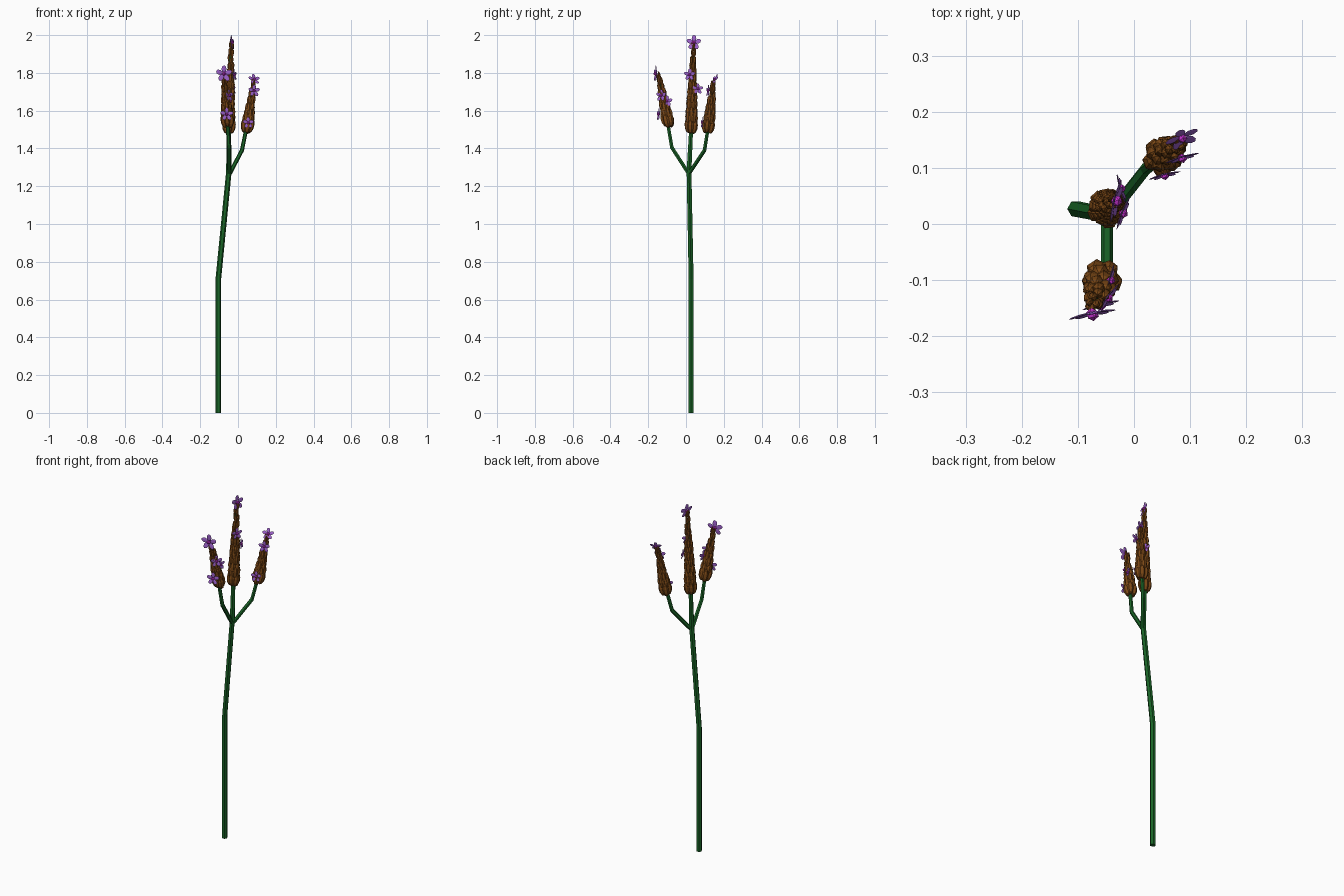
import bpy, bmesh, math, random
from mathutils import Vector, Matrix

if "Cube" in bpy.data.objects:
    bpy.data.objects.remove(bpy.data.objects["Cube"])

random.seed(4)


def material(name, col):
    m = bpy.data.materials.new(name)
    m.diffuse_color = (*col, 1)
    m.use_nodes = True
    m.node_tree.nodes["Principled BSDF"].inputs["Base Color"].default_value = m.diffuse_color
    return m


GREEN = material("stem_green", (0.01, 0.13, 0.02))
BROWN = material("bud_brown", (0.2, 0.065, 0.008))
PURPLE = material("petal_purple", (0.34, 0.12, 0.6))
MAGENTA = material("centre_magenta", (0.55, 0.03, 0.62))


def finish(name, bm, *mats):
    me = bpy.data.meshes.new(name)
    bm.to_mesh(me)
    bm.free()
    for m in mats:
        me.materials.append(m)
    ob = bpy.data.objects.new(name, me)
    bpy.context.collection.objects.link(ob)
    return ob


def basis(z):
    return Vector(z).normalized().to_track_quat('Z', 'Y').to_matrix().to_4x4()


# Six-sided tube along a path of (x, y, z, radius)
def tube(name, pts):
    bm = bmesh.new()
    P = [Vector(p[:3]) for p in pts]
    rings = []
    for i, p in enumerate(P):
        t = (P[min(i + 1, len(P) - 1)] - P[max(i - 1, 0)]).normalized()
        rot = Vector((0, 0, 1)).rotation_difference(t)
        if i == 0 and p.z == 0:
            rot.identity()
        rings.append([bm.verts.new(p + rot @ Vector((math.cos(a), math.sin(a), 0)) * pts[i][3])
                      for a in (k * math.pi / 3 for k in range(6))])
    for a, b in zip(rings, rings[1:]):
        for k in range(6):
            bm.faces.new((a[k], a[(k + 1) % 6], b[(k + 1) % 6], b[k]))
    bm.faces.new(rings[0][::-1])
    bm.faces.new(rings[-1])
    finish(name, bm, GREEN)


# Tapering spike of overlapping elongated buds
def spike(name, base, tip, tiers):
    bm = bmesh.new()
    base, tip = Vector(base), Vector(tip)
    B = basis(tip - base)
    length = (tip - base).length
    for i in range(tiers):
        f = i / (tiers - 1)
        s = 1 - 0.62 * f
        n = 5 if f < 0.6 else 3
        for k in range(n):
            a = 2 * math.pi * k / n + i * 0.7
            h = 0.035 + f * (length - 0.06) + random.uniform(-.006, .006)
            M = (Matrix.Translation(base) @ B @ Matrix.Rotation(a, 4, 'Z')
                 @ Matrix.Translation((0.019 * s, 0, h)) @ Matrix.Rotation(0.12, 4, 'Y')
                 @ Matrix.Diagonal((0.018 * s, 0.018 * s, 0.038 * (1 - 0.4 * f), 1)))
            bmesh.ops.create_uvsphere(bm, u_segments=6, v_segments=5, radius=1, matrix=M)
    finish(name, bm, BROWN)


# Five thin petals around a round centre
def flower(name, pos, normal, size=0.04):
    bm = bmesh.new()
    F = Matrix.Translation(pos) @ basis(normal)
    for k in range(5):
        M = (F @ Matrix.Rotation(k * 2 * math.pi / 5 + 0.3, 4, 'Z') @ Matrix.Rotation(-0.12, 4, 'Y')
             @ Matrix.Translation((size * 0.58, 0, 0))
             @ Matrix.Diagonal((size * 0.45, size * 0.31, size * 0.05, 1)))
        bmesh.ops.create_uvsphere(bm, u_segments=8, v_segments=4, radius=1, matrix=M)
    petals = len(bm.faces)
    bmesh.ops.create_icosphere(bm, subdivisions=1, radius=size * 0.27,
                               matrix=F @ Matrix.Translation((0, 0, size * 0.1)))
    for i, f in enumerate(bm.faces):
        f.material_index = int(i >= petals)
    finish(name, bm, PURPLE, MAGENTA)


# Stem and side branches
tube("main_stem", [(-.104, .027, 0, .015), (-.104, .027, .71, .015), (-.048, .016, 1.28, .0145),
                   (-.049, .027, 1.5, .012), (-.04, .037, 1.9, .006)])
tube("back_branch", [(-.042, .018, 1.27, .011), (.021, .098, 1.39, .011),
                     (.045, .117, 1.51, .010), (.078, .14, 1.72, .005)])
tube("front_branch", [(-.048, .012, 1.27, .011), (-.048, -.075, 1.405, .011),
                      (-.055, -.096, 1.53, .010), (-.07, -.135, 1.74, .005)])

# Bud spikes
spike("middle_spike", (-.049, .027, 1.485), (-.035, .04, 1.965), 13)
spike("back_spike", (.045, .115, 1.485), (.085, .147, 1.765), 8)
spike("front_spike", (-.054, -.09, 1.515), (-.076, -.15, 1.81), 8)

# Flowers: position, facing direction, radius
blooms = {
    "middle": [((-.035, .042, 1.96), (1, -.25, .15), .04), ((-.025, .062, 1.715), (1, .3, .1), .029),
               ((-.022, .02, 1.79), (1, -.4, .1), .032)],
    "back": [((.085, .155, 1.765), (.35, -.8, .5), .032), ((.085, .12, 1.705), (.3, -1, .1), .032),
             ((.054, .089, 1.535), (.25, -1, .1), .030)],
    "front": [((-.075, -.157, 1.795), (.2, -1, .05), .044), ((-.06, -.142, 1.58), (.25, -1, .1), .035),
              ((-.048, -.13, 1.68), (.8, -.6, .1), .032), ((-.044, -.1, 1.65), (1, -.2, .1), .03)],
}
for part, items in blooms.items():
    for i, (p, n, r) in enumerate(items):
        flower(f"{part}_flower_{i + 1}", p, n, r)
